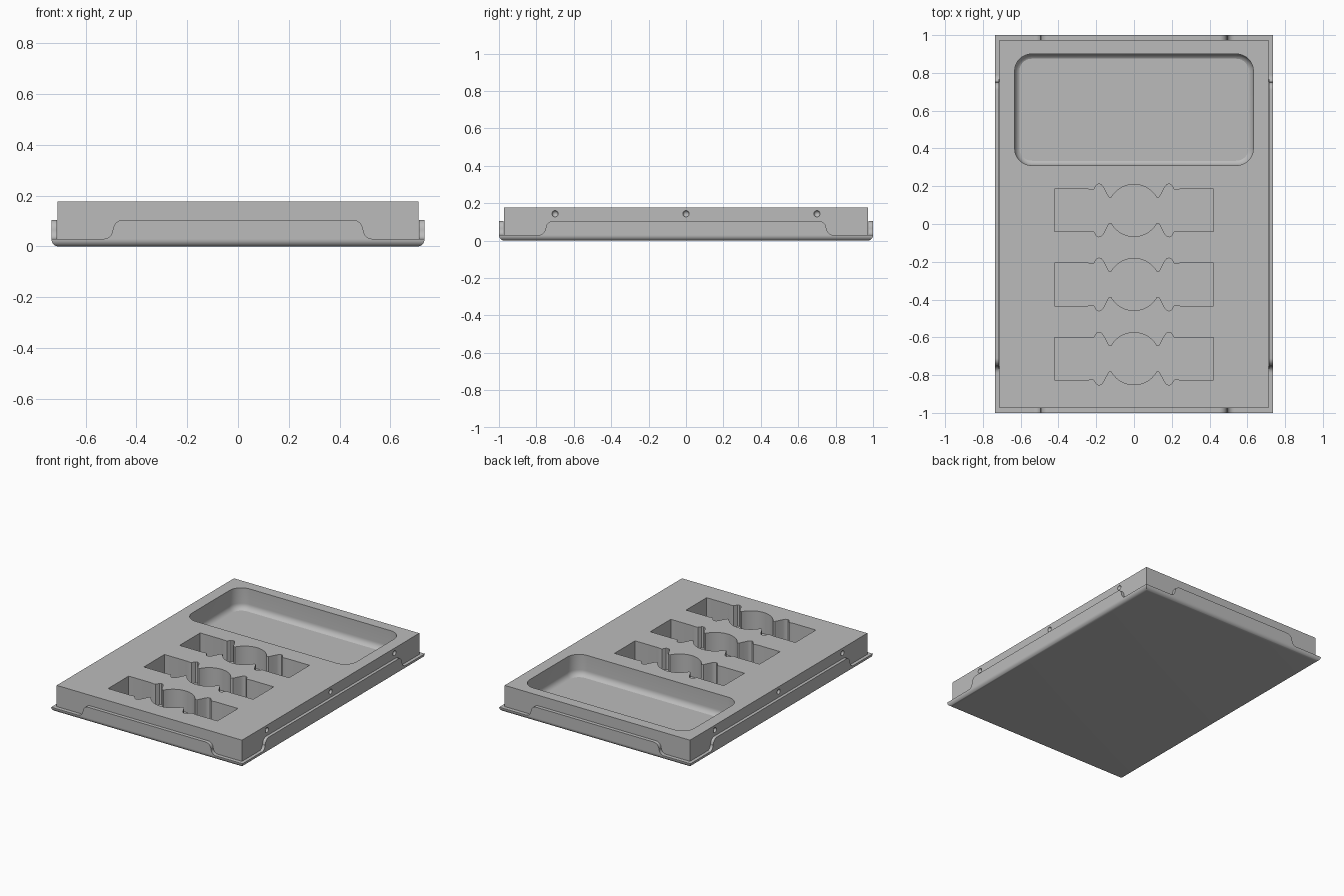
import bpy, bmesh, math
from mathutils import Vector

cube = bpy.data.objects.get("Cube")
if cube:
    bpy.data.objects.remove(cube)

grey = bpy.data.materials.new("plain grey")
grey.use_nodes = True
COLOUR = (0.5, 0.5, 0.5, 1)
grey.diffuse_color = COLOUR
grey.node_tree.nodes["Principled BSDF"].inputs["Base Color"].default_value = COLOUR


def finish(name, bm):
    bmesh.ops.recalc_face_normals(bm, faces=bm.faces)
    mesh = bpy.data.meshes.new(name)
    bm.to_mesh(mesh)
    bm.free()
    mesh.materials.append(grey)
    obj = bpy.data.objects.new(name, mesh)
    bpy.context.collection.objects.link(obj)
    return obj


def box(lo, hi, corner=0.0, bottom=0.0, segments=8):
    """Box with optional rounded upright corners and rounded bottom edge."""
    bm = bmesh.new()
    bmesh.ops.create_cube(bm, size=1)
    for v in bm.verts:
        v.co = Vector([hi[i] if v.co[i] > 0 else lo[i] for i in range(3)])
    if corner:
        upright = [e for e in bm.edges
                   if abs(e.verts[0].co.z - e.verts[1].co.z) > 1e-4]
        bmesh.ops.bevel(bm, geom=upright, offset=corner, segments=segments,
                        profile=0.5, affect='EDGES')
    if bottom:
        low = [e for e in bm.edges
               if all(abs(v.co.z - lo[2]) < 1e-4 for v in e.verts)]
        bmesh.ops.bevel(bm, geom=low, offset=bottom, segments=segments,
                        profile=0.5, affect='EDGES')
    return bm


def extrude_outline(points, offset):
    bm = bmesh.new()
    face = bm.faces.new([bm.verts.new(p) for p in points])
    out = bmesh.ops.extrude_face_region(bm, geom=[face])
    bmesh.ops.translate(bm, vec=offset,
                        verts=[g for g in out["geom"] if isinstance(g, bmesh.types.BMVert)])
    return bm


def cut(target, cutter):
    cutter.hide_render = True
    mod = target.modifiers.new("cut", 'BOOLEAN')
    mod.operation = 'DIFFERENCE'
    mod.solver = 'EXACT'
    mod.object = cutter
    bpy.context.view_layer.objects.active = target
    bpy.ops.object.modifier_apply(modifier=mod.name)
    bpy.data.objects.remove(cutter)


def arc(cx, cz, r, start, end, n=8):
    angles = [math.radians(start + (end - start) * i / n) for i in range(n + 1)]
    return [(cx + r * math.cos(a), cz + r * math.sin(a)) for a in angles]


X, Y = 0.735, 1.0            # outer size of the pan
BX, BY = 0.712, 0.973        # size of the insert block
RIM, LIP, TOP = 0.03, 0.105, 0.177
FLOOR = 0.025

# Shallow pan with a rolled bottom edge
pan = finish("pan_base", box((-X, -Y, 0), (X, Y, RIM), bottom=0.028))
parts = [pan]


# Raised flanges with S-curved ends
def flange(name, half, axis, side):
    end = arc(half + 0.042, RIM + 0.035, 0.035, 270, 180) \
        + arc(half - 0.035, LIP - 0.04, 0.04, 0, 90)
    profile = [(half + 0.042, RIM - 0.002)] + end
    profile += [(-u, z) for u, z in reversed(profile)]
    if axis == 'x':
        pts = [(side * X, u, z) for u, z in profile]
        offset = (-side * (X - BX - 0.002), 0, 0)
    else:
        pts = [(u, side * Y, z) for u, z in profile]
        offset = (0, -side * (Y - BY - 0.002), 0)
    parts.append(finish(name, extrude_outline(pts, offset)))


flange("left_flange", 0.745, 'x', 1)
flange("right_flange", 0.745, 'x', -1)
flange("front_flange", 0.487, 'y', -1)
flange("back_flange", 0.487, 'y', 1)

# Insert block
block = finish("insert_block", box((-BX, -BY, 0.015), (BX, BY, TOP)))
parts.append(block)

# Large rounded recess at the back
cut(block, finish("recess_cutter",
                  box((-0.632, 0.31, FLOOR), (0.632, 0.90, 0.3), corner=0.09, bottom=0.045)))

# Three shaped pockets: a slot, a round middle and small side lobes
quarter = arc(0, 0, 0.138, 90, 29, 10)
quarter += [(0.135, 0.07), (0.148, 0.095), (0.162, 0.122), (0.173, 0.136), (0.186, 0.14),
            (0.198, 0.135), (0.212, 0.112), (0.225, 0.109), (0.245, 0.113), (0.42, 0.113)]
right_half = quarter + [(x, -y) for x, y in reversed(quarter)]
outline = right_half + [(-x, y) for x, y in reversed(right_half)][1:-1]
for cy in (0.072, -0.32, -0.713):
    pts = [(x, cy + y, FLOOR) for x, y in outline]
    cut(block, finish("pocket_cutter", extrude_outline(pts, (0, 0, 0.3))))

# Round dimples along both long sides
for side in (-1, 1):
    for y in (-0.7, 0, 0.7):
        bm = bmesh.new()
        bmesh.ops.create_uvsphere(bm, u_segments=20, v_segments=12, radius=0.017)
        bmesh.ops.translate(bm, verts=bm.verts, vec=(side * BX, y, 0.143))
        cut(block, finish("dimple_cutter", bm))

# Smooth curved faces, keep creases
bpy.ops.object.select_all(action='DESELECT')
for obj in parts:
    obj.select_set(True)
bpy.context.view_layer.objects.active = block
bpy.ops.object.shade_smooth_by_angle(angle=math.radians(35))
